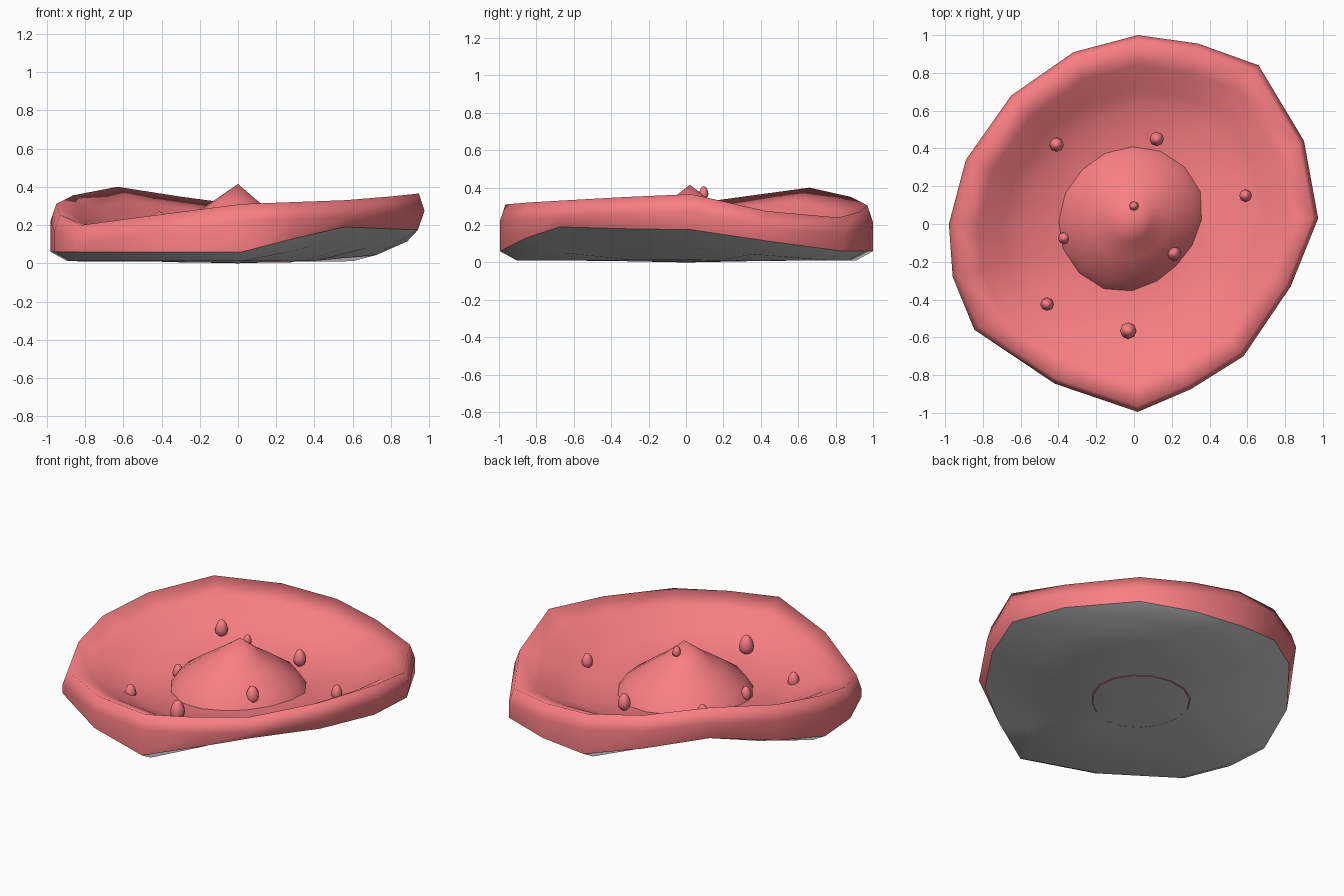
import bpy, bmesh, math

if "Cube" in bpy.data.objects:
    bpy.data.objects.remove(bpy.data.objects["Cube"])

red = bpy.data.materials.new("coral_red")
red.diffuse_color = (0.95, 0.21, 0.23, 1)
red.use_nodes = True
red.node_tree.nodes["Principled BSDF"].inputs["Base Color"].default_value = red.diffuse_color

# Sixteen rim stations: x, y, rim height, lower wall edge height
RIM = [(.975, .03, .365, .175), (.90, .44, .275, .115), (.66, .84, .24, .06),
       (.34, .955, .27, .06), (.02, 1.0, .305, .06), (-.32, .91, .35, .14),
       (-.65, .68, .40, .20), (-.89, .34, .355, .13), (-.98, 0, .31, .06),
       (-.96, -.28, .255, .06), (-.845, -.56, .20, .06), (-.42, -.845, .255, .06),
       (.02, -.995, .31, .06), (.30, -.875, .32, .13), (.58, -.70, .33, .19),
       (.83, -.33, .35, .18)]


def loft(name, rings, mat=None, cap=None, angle=60):
    """Skin a list of equal rings; cap is an end point closing the last ring."""
    bm = bmesh.new()
    loops = [[bm.verts.new(p) for p in ring] for ring in rings]
    n = len(loops[0])
    for a, b in zip(loops, loops[1:]):
        for i in range(n):
            j = (i + 1) % n
            bm.faces.new((a[i], a[j], b[j], b[i]))
    if cap:
        tip = bm.verts.new(cap)
        for i in range(n):
            bm.faces.new((loops[-1][i], loops[-1][(i + 1) % n], tip))
    mesh = bpy.data.meshes.new(name)
    bm.to_mesh(mesh)
    bm.free()
    ob = bpy.data.objects.new(name, mesh)
    bpy.context.collection.objects.link(ob)
    if mat:
        mesh.materials.append(mat)
    bpy.context.view_layer.objects.active = ob
    ob.select_set(True)
    bpy.ops.object.shade_smooth_by_angle(angle=math.radians(angle))
    ob.select_set(False)
    return ob


def rim_ring(scale, height):
    return [(x * scale, y * scale, height(r, w)) for x, y, r, w in RIM]


def foot_ring(start, shrink, height):
    """Ring that draws inward where the wall foot is lifted."""
    out = []
    for x, y, r, w in RIM:
        s = start - shrink * (w - .06)
        out.append((x * s, y * s, height(w)))
    return out


wall_foot = foot_ring(1, .3, lambda w: w)

# Warped dish: outer wall, rounded rim and sunken inside
loft("dish", [wall_foot,
              rim_ring(1.0, lambda r, w: max(r - .09, w + .03)),
              rim_ring(.97, lambda r, w: r),
              rim_ring(.84, lambda r, w: r * .82),
              rim_ring(.71, lambda r, w: r * .58),
              rim_ring(.60, lambda r, w: r * .42),
              rim_ring(.38, lambda r, w: .05 + r * .18)],
     red, (0, 0, .09), 150)

# Grey underside, sloping up to the wall
base = loft("underside", [wall_foot,
                          foot_ring(.91, 1.9, lambda w: w * .6 - .025),
                          rim_ring(.42, lambda r, w: .006 + w * .04)],
            None, (0, 0, 0), 75)
base.data.flip_normals()

# Central mound with a pointed top, narrower towards the front right
PROFILE = [(.30, .004), (.395, .10), (.35, .17), (.22, .26), (.12, .325)]
SIDES = 16


def mound_ring(r, z):
    out = []
    for i in range(SIDES):
        a = math.tau * i / SIDES
        s = r * (1 - .14 * max(0, math.cos(a + math.radians(45))) ** 3)
        out.append((s * math.cos(a) - .01, s * math.sin(a) + .02, z))
    return out


loft("mound", [mound_ring(r, z) for r, z in PROFILE], red, (0, .02, .415))

# Small egg-shaped bumps: x, y, z centre, radius
BUMPS = [(-.41, .42, .22, .038), (.12, .45, .16, .038), (.59, .15, .182, .033),
         (-.37, -.075, .145, .032), (0, .095, .375, .025), (.21, -.155, .18, .04),
         (-.46, -.425, .122, .035), (-.03, -.565, .177, .044)]
EGG = [(.45, -1.35), (.9, -.9), (1, -.3), (.85, .4), (.5, 1.05)]
for k, (x, y, z, s) in enumerate(BUMPS):
    loft(f"bump_{k + 1}",
         [[(x + s * r * math.cos(math.tau * i / 8),
            y + s * r * math.sin(math.tau * i / 8), z + s * h)
           for i in range(8)] for r, h in EGG],
         red, (x, y, z + 1.35 * s))
